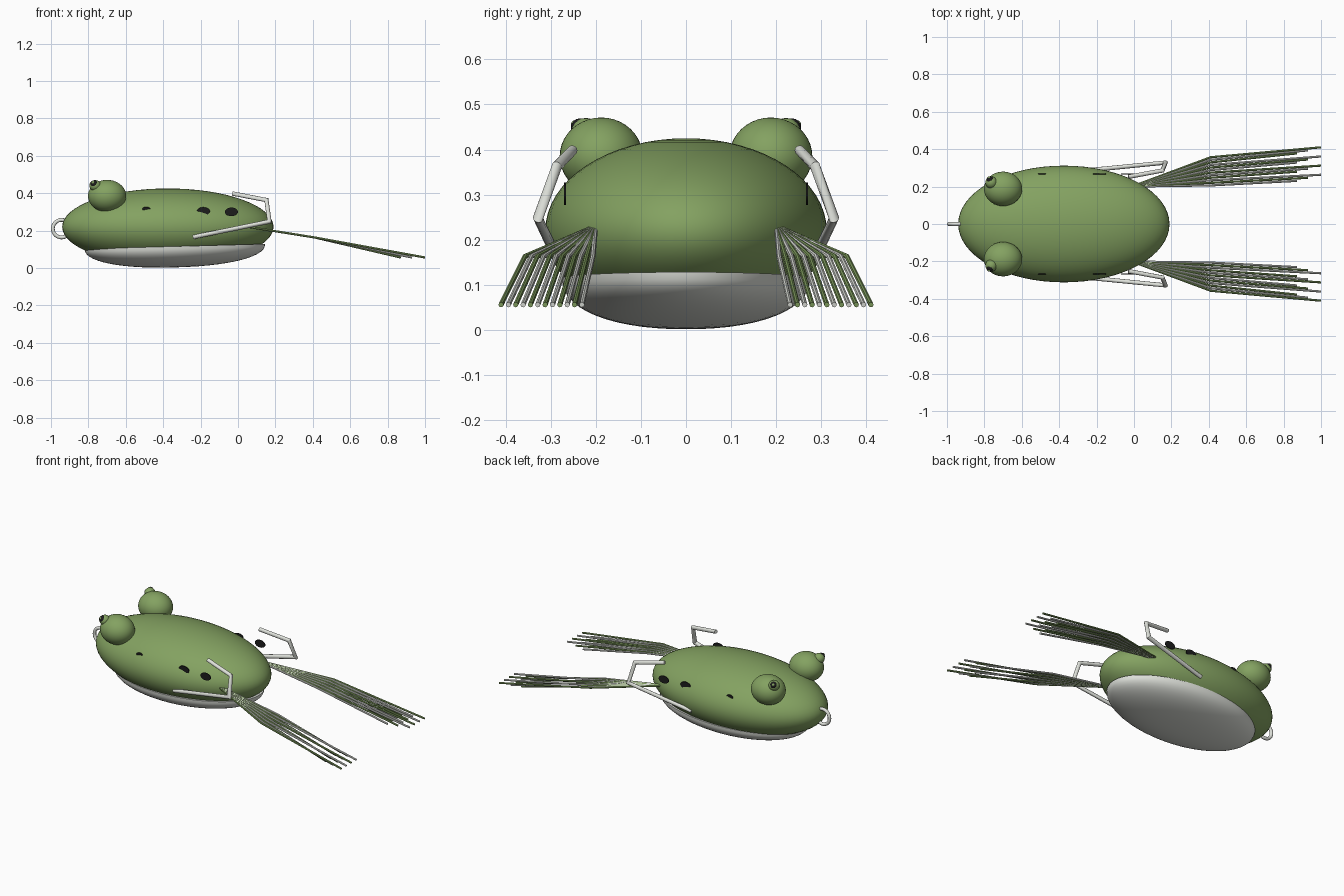
import bpy, bmesh, math
from mathutils import Vector, Matrix

if "Cube" in bpy.data.objects:
    bpy.data.objects.remove(bpy.data.objects["Cube"])


def material(name, rgb):
    m = bpy.data.materials.new(name)
    m.diffuse_color = (*rgb, 1)
    m.use_nodes = True
    m.node_tree.nodes["Principled BSDF"].inputs["Base Color"].default_value = m.diffuse_color
    return m


GREEN = material("frog green", (0.23, 0.36, 0.12))
WHITE = material("off white", (0.74, 0.76, 0.71))
BLACK = material("black", (0.012, 0.012, 0.012))


def finish(name, bm, mat):
    bmesh.ops.recalc_face_normals(bm, faces=bm.faces)
    me = bpy.data.meshes.new(name)
    bm.to_mesh(me)
    bm.free()
    me.materials.append(mat)
    for p in me.polygons:
        p.use_smooth = True
    me.set_sharp_from_angle(angle=math.radians(40))
    ob = bpy.data.objects.new(name, me)
    bpy.context.collection.objects.link(ob)
    return ob


def ellipsoid(name, centre, radii, mat, segs=32):
    bm = bmesh.new()
    bmesh.ops.create_uvsphere(bm, u_segments=segs, v_segments=segs // 2, radius=1)
    bmesh.ops.transform(bm, verts=bm.verts,
                        matrix=Matrix.Translation(centre) @ Matrix.Diagonal((*radii, 1)))
    return finish(name, bm, mat)


def disc(name, centre, normal, rx, rz, depth, mat):
    bm = bmesh.new()
    bmesh.ops.create_cone(bm, cap_ends=True, segments=20, radius1=1, radius2=1, depth=depth)
    rot = Vector(normal).to_track_quat('Z', 'Y').to_matrix().to_4x4()
    bmesh.ops.transform(bm, verts=bm.verts,
                        matrix=Matrix.Translation(centre) @ rot @ Matrix.Diagonal((rx, rz, 1, 1)))
    return finish(name, bm, mat)


def tube(name, points, radius, mat, sides=8):
    """Sweep a round section along a polyline with mitred corners."""
    pts = [Vector(p) for p in points]
    bm = bmesh.new()
    rings = []
    for i, p in enumerate(pts):
        a = (p - pts[i - 1]).normalized() if i else (pts[1] - p).normalized()
        b = (pts[i + 1] - p).normalized() if i < len(pts) - 1 else a
        t = (a + b).normalized()
        u = t.cross(Vector((0, 1, 0))).normalized()
        v = t.cross(u)
        stretch = 1 / max(0.6, t.dot(a))
        rings.append([bm.verts.new(p + radius * (stretch * math.cos(k) * u + math.sin(k) * v))
                      for k in (2 * math.pi * j / sides for j in range(sides))])
    for r, s in zip(rings, rings[1:]):
        for j in range(sides):
            bm.faces.new((r[j], r[(j + 1) % sides], s[(j + 1) % sides], s[j]))
    bm.faces.new(rings[0])
    bm.faces.new(rings[-1])
    return finish(name, bm, mat)


# Body
ellipsoid("body", (-0.375, 0, 0.22), (0.565, 0.312, 0.205), GREEN, 64)

# Belly: lower half of a rounded dish, tilted slightly up toward the tail
bm = bmesh.new()
N, M = 64, 14
rings = []
for i in range(M):
    a = i / M * math.pi / 2
    r, z = math.cos(a) ** 0.9, -0.112 * math.sin(a) ** 0.9
    rings.append([bm.verts.new((0.483 * r * math.cos(2 * math.pi * j / N),
                                0.275 * r * math.sin(2 * math.pi * j / N), z)) for j in range(N)])
tip = bm.verts.new((0, 0, -0.112))
for r, s in zip(rings, rings[1:]):
    for j in range(N):
        bm.faces.new((r[j], r[(j + 1) % N], s[(j + 1) % N], s[j]))
for j in range(N):
    bm.faces.new((rings[-1][j], rings[-1][(j + 1) % N], tip))
bm.faces.new(rings[0])
bmesh.ops.transform(bm, verts=bm.verts, matrix=Matrix.Translation((-0.338, 0, 0.115))
                    @ Matrix.Rotation(-math.radians(1.6), 4, 'Y'))
finish("belly", bm, WHITE)

# Nose ring, standing upright on the centre line
bm = bmesh.new()
grid = []
for i in range(32):
    a = 2 * math.pi * i / 32
    ring = []
    for j in range(10):
        b = 2 * math.pi * j / 10
        r = 0.047 + 0.01 * math.cos(b)
        ring.append(bm.verts.new((-0.943 + r * math.cos(a), 0.01 * math.sin(b),
                                  0.21 + r * math.sin(a))))
    grid.append(ring)
for i in range(32):
    for j in range(10):
        n, k = (i + 1) % 32, (j + 1) % 10
        bm.faces.new((grid[i][j], grid[n][j], grid[n][k], grid[i][k]))
finish("nose_ring", bm, WHITE)

for side, tag in ((1, "left"), (-1, "right")):
    # Eyes: big ball, small bump, dark pupil and green centre
    ellipsoid(f"eye_ball_{tag}", (-0.70, 0.188 * side, 0.385), (0.102, 0.092, 0.086), GREEN, 40)
    bump = Vector((-0.763, 0.222 * side, 0.44))
    look = Vector((-0.35, 0.75 * side, 0.5)).normalized()
    ellipsoid(f"eye_bump_{tag}", bump, (0.032, 0.032, 0.03), GREEN, 20)
    ellipsoid(f"pupil_{tag}", bump + look * 0.016, (0.021, 0.021, 0.021), BLACK, 16)
    ellipsoid(f"pupil_centre_{tag}", bump + look * 0.031, (0.009, 0.009, 0.009), GREEN, 12)

    # Flank spots
    for k, (x, z, rx, rz) in enumerate(((-0.49, 0.313, 0.022, 0.014),
                                        (-0.185, 0.303, 0.035, 0.022),
                                        (-0.035, 0.30, 0.035, 0.023))):
        disc(f"spot_{k}_{tag}", (x, 0.268 * side, z), (0, side, 0), rx, rz, 0.005, BLACK)

    # Bent wire hooks
    tube(f"hook_{tag}", [(-0.24, 0.288 * side, 0.165), (0.168, 0.328 * side, 0.248),
                         (0.152, 0.286 * side, 0.363), (-0.03, 0.252 * side, 0.398)],
         0.0115, WHITE, 12)

    # Trailing leg strands, alternating in colour and cycling through three lengths
    for i in range(12):
        reach = (1.0, 0.93, 0.87)[i % 3]
        tube(f"leg_strand_{i}_{tag}",
             [(0.02, side * (0.212 - 0.001 * i), 0.225),
              (0.41, side * (0.357 - 0.0137 * i), 0.163),
              (reach, side * (0.41 - 0.0163 * i), 0.056)],
             0.0058, WHITE if i % 2 else GREEN)
